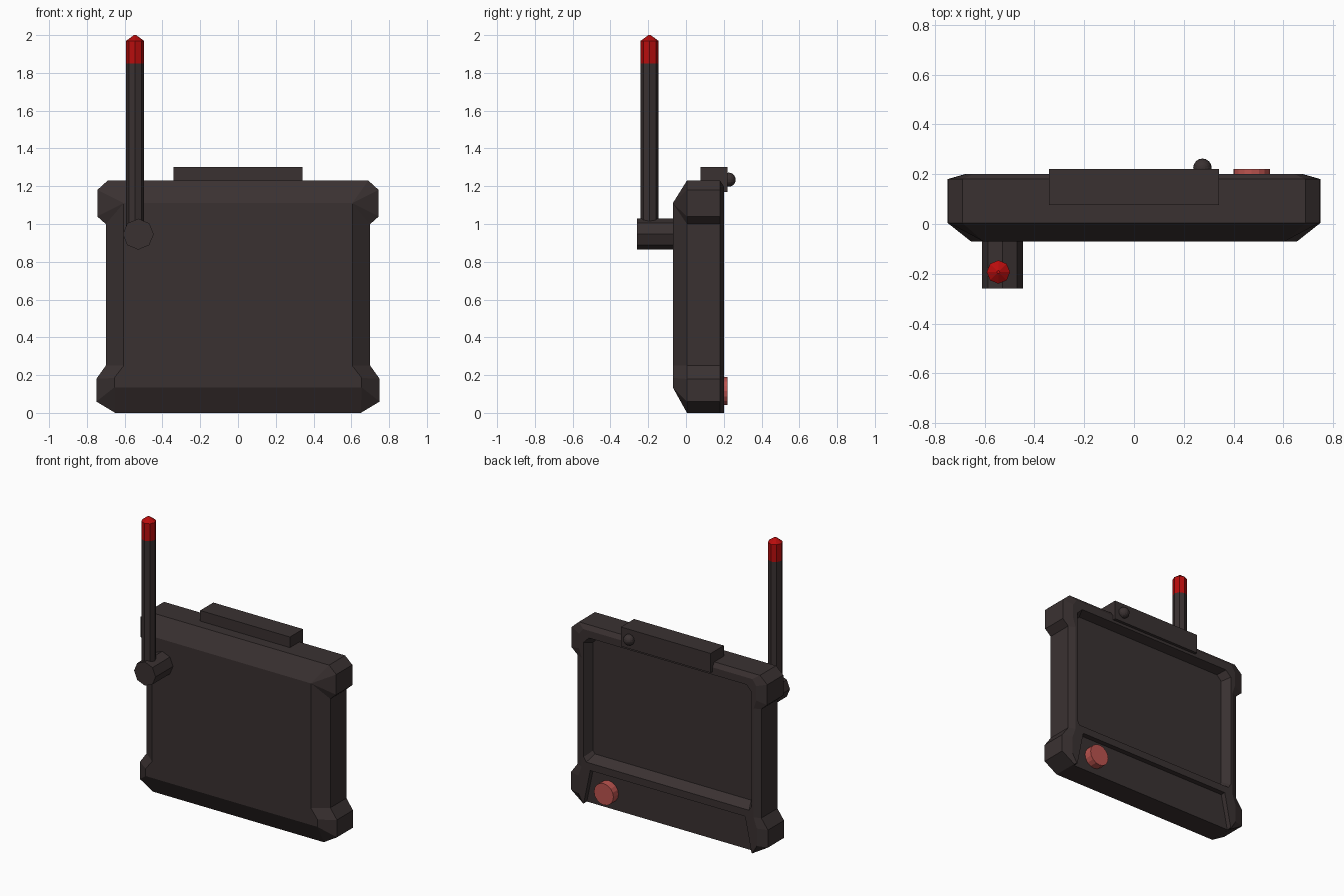
import bpy, bmesh, math
from mathutils import Matrix, Vector

if "Cube" in bpy.data.objects:
    bpy.data.objects.remove(bpy.data.objects["Cube"])


def material(name, rgb):
    m = bpy.data.materials.new(name)
    m.diffuse_color = (*rgb, 1)
    m.use_nodes = True
    m.node_tree.nodes["Principled BSDF"].inputs["Base Color"].default_value = m.diffuse_color
    return m


DARK = material("dark_casing", (0.042, 0.031, 0.031))
RED = material("antenna_red", (0.48, 0.004, 0.004))
PINK = material("button_red", (0.50, 0.088, 0.078))


def finish(name, bm, *mats):
    bmesh.ops.remove_doubles(bm, verts=bm.verts, dist=1e-5)
    bmesh.ops.recalc_face_normals(bm, faces=bm.faces)
    me = bpy.data.meshes.new(name)
    bm.to_mesh(me)
    bm.free()
    ob = bpy.data.objects.new(name, me)
    bpy.context.collection.objects.link(ob)
    for m in mats:
        me.materials.append(m)
    return ob


def loft(name, sections, *mats):
    """Join rings of 3D points with quads and cap both ends."""
    bm = bmesh.new()
    rings = [[bm.verts.new(p) for p in s] for s in sections]
    n = len(rings[0])
    for a, b in zip(rings, rings[1:]):
        for i in range(n):
            j = (i + 1) % n
            bm.faces.new((a[i], a[j], b[j], b[i]))
    bm.faces.new(rings[0])
    bm.faces.new(rings[-1])
    bmesh.ops.dissolve_degenerate(bm, dist=1e-5, edges=bm.edges)
    return finish(name, bm, *mats)


def mirrored(half, y):
    """Full outline at depth y from its right half, listed top to bottom."""
    return [(x, y, z) for x, z in half] + [(-x, y, z) for x, z in reversed(half)]


def circle(n, r, place):
    return [place(r * math.cos(2 * math.pi * i / n), r * math.sin(2 * math.pi * i / n))
            for i in range(n)]


def cylinder_y(name, n, r, cx, cz, y0, y1, mat):
    return loft(name, [circle(n, r, lambda a, b, y=y: (cx + a, y, cz + b))
                       for y in (y0, y1)], mat)


# Casing: flat front, chamfered rim with bulging corners
outer = [(.69, 1.23), (.745, 1.18), (.745, 1.04), (.70, 1.0),
         (.70, .25), (.75, .18), (.75, .06), (.65, 0)]
front = [(.605, 1.11)] * 4 + [(.605, .25), (.655, .185), (.655, .135), (.655, .135)]
back = [(.645, 1.2), (.675, 1.16), (.675, 1.06), (.655, 1.0),
        (.655, .25), (.68, .18), (.68, .06), (.645, 0)]
casing = loft("casing", [mirrored(front, -.07), mirrored(outer, .005),
                         mirrored(outer, .18), mirrored(back, .20)], DARK)

# Recesses on the back: sloped screen opening and lower button panel
screen = [(.60, 1.15), (.64, 1.11), (.64, .32), (.62, .29)]
screen_deep = [(.575, 1.13), (.61, 1.095), (.61, .35), (.595, .33)]
panel = [(.59, .24), (.65, -.05)]
cutters = [
    loft("screen_cutter", [mirrored(screen_deep, .14), mirrored(screen, .20),
                           mirrored(screen, .25)], DARK),
    loft("panel_cutter", [mirrored(panel, .165), mirrored(panel, .25)], DARK),
]
bpy.context.view_layer.objects.active = casing
for c in cutters:
    c.hide_render = True
    mod = casing.modifiers.new("cut", 'BOOLEAN')
    mod.operation, mod.solver, mod.object = 'DIFFERENCE', 'EXACT', c
    bpy.ops.object.modifier_apply(modifier=mod.name)
    bpy.data.objects.remove(c)

# Top block
top = [(.342, 1.303), (.342, 1.17)]
loft("top_block", [mirrored(top, .077), mirrored(top, .22)], DARK)

# Small round knob on the block
bm = bmesh.new()
bmesh.ops.create_uvsphere(bm, u_segments=16, v_segments=10, radius=.037,
                          matrix=Matrix.Translation(Vector((.275, .226, 1.235))))
finish("round_knob", bm, DARK)

# Push button
cylinder_y("push_button", 16, .074, .473, .115, .15, .22, PINK)

# Antenna hinge
cylinder_y("antenna_hinge", 8, .082, -.528, .946, -.26, -.06, DARK)

# Antenna rod with red pointed tip
rod = [(.95, .047), (1.85, .047), (1.97, .047), (2.0, .006)]
antenna = loft("antenna", [circle(8, r, lambda a, b, z=z: (-.545 + a, -.193 + b, z))
                           for z, r in rod], DARK, RED)
for p in antenna.data.polygons:
    p.material_index = int(p.center.z > 1.85)
